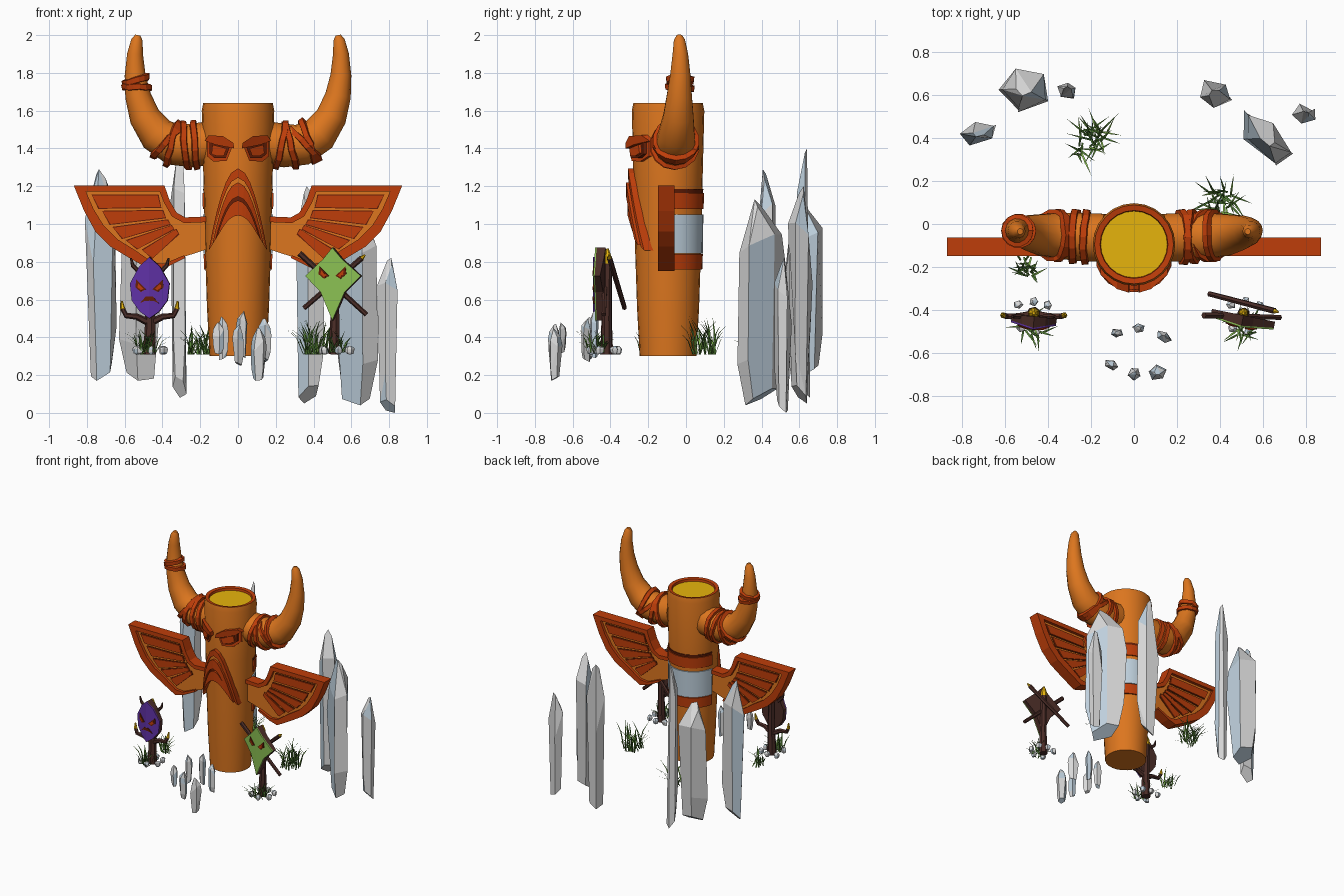
import bpy, bmesh, math, random
from mathutils import Vector, Matrix

if "Cube" in bpy.data.objects:
    bpy.data.objects.remove(bpy.data.objects["Cube"])

random.seed(4)
COL = dict(orange=(.86, .46, .14), red=(.74, .25, .07), maroon=(.40, .14, .06), brown=(.30, .19, .17),
           yellow=(.90, .70, .08), stone_grey=(.85, .85, .85), blue_grey=(.74, .81, .86),
           purple=(.38, .21, .65), leaf_green=(.54, .75, .33), grass_green=(.33, .50, .22))
MAT = {}
for n, c in COL.items():
    MAT[n] = bpy.data.materials.new(n)
    MAT[n].diffuse_color = (*[v ** 2.2 for v in c], 1)


def make(name, verts, faces, mats, idx=None, smooth=False, fix=True):
    me = bpy.data.meshes.new(name)
    me.from_pydata([tuple(v) for v in verts], [], faces)
    for m in mats.split():
        me.materials.append(MAT[m])
    for p in me.polygons:
        if idx:
            p.material_index = idx(p)
    if fix:
        bm = bmesh.new()
        bm.from_mesh(me)
        bmesh.ops.recalc_face_normals(bm, faces=bm.faces)
        bm.to_mesh(me)
        bm.free()
    ob = bpy.data.objects.new(name, me)
    bpy.context.collection.objects.link(ob)
    if smooth:
        bpy.ops.object.select_all(action='DESELECT')
        ob.select_set(True)
        bpy.context.view_layer.objects.active = ob
        bpy.ops.object.shade_smooth_by_angle(angle=math.radians(40))
    return ob


def slab(name, polys, yf, yb, mat, sx=1, loc=(0, 0, 0), rz=0):
    """Polygons in the xz plane, made solid between depths yf(x) and yb(x)."""
    f = yf if callable(yf) else lambda x: yf
    b = yb if callable(yb) else lambda x: yb
    ids, faces, count = {}, [], {}
    for poly in polys:
        face = [ids.setdefault((round(x * sx, 4), round(z, 4)), len(ids)) for x, z in poly]
        faces.append(face)
        for e in zip(face, face[1:] + face[:1]):
            count.setdefault(frozenset(e), []).append(e)
    n = len(ids)
    verts = [(x, f(x), z) for x, z in ids] + [(x, b(x), z) for x, z in ids]
    sides = [(e[0][0], e[0][1], e[0][1] + n, e[0][0] + n) for e in count.values() if len(e) == 1]
    ob = make(name, verts, faces + [[i + n for i in q[::-1]] for q in faces] + sides, mat)
    ob.location, ob.rotation_euler = loc, (0, 0, rz)
    return ob


def strip(a, b):
    return [[a[i], a[i + 1], b[i + 1], b[i]] for i in range(len(a) - 1)]


def grid_faces(rings, n, wrap=False):
    return [(i % rings * n + j, i % rings * n + (j + 1) % n, (i + 1) % rings * n + (j + 1) % n, (i + 1) % rings * n + j)
            for i in range(rings if wrap else rings - 1) for j in range(n)]


def frame(t):
    u = t.cross(Vector((0, 1, 0))).normalized()
    return u, t.cross(u).normalized()


def tube(name, pts, radii, n, mat, smooth=False):
    pts = [Vector(p) for p in pts]
    verts = []
    for i, p in enumerate(pts):
        u, v = frame((pts[min(i + 1, len(pts) - 1)] - pts[max(i - 1, 0)]).normalized())
        for j in range(n):
            a = 2 * math.pi * j / n
            verts.append(p + (u * math.cos(a) + v * math.sin(a)) * radii[i])
    k = (len(pts) - 1) * n
    return make(name, verts, grid_faces(len(pts), n) + [list(range(n)), list(range(k, k + n))], mat, smooth=smooth)


def crystal(name, x, y, hx, hy, z0, z1, rot=0.0, n=5):
    """Tall faceted stone: hull of jittered rings with slanted ends, fitted to its box."""
    bm = bmesh.new()
    ph, sl = random.random() * 6, random.random() * 6
    pts = []
    for t, s, tilt in ((0, .62, .09), (.2, .88, .06), (.55, 1, .12), (.74, .85, .1), (1, .3, -.1)):
        for j in range(n):
            a = ph + 2 * math.pi * j / n
            k = s * random.uniform(.92, 1.08)
            pts.append([math.cos(a) * k, math.sin(a) * k, t + tilt * (1 - math.cos(a - sl)) / 2])
    lo, hi = [min(p[i] for p in pts) for i in range(3)], [max(p[i] for p in pts) for i in range(3)]
    for p in pts:
        q = [(p[i] - lo[i]) / (hi[i] - lo[i]) for i in range(3)]
        w = Matrix.Rotation(rot, 3, 'Z') @ Vector(((q[0] * 2 - 1) * hx, (q[1] * 2 - 1) * hy, 0))
        bm.verts.new((x + w.x, y + w.y, z0 + (z1 - z0) * q[2]))
    r = bmesh.ops.convex_hull(bm, input=bm.verts)
    bmesh.ops.delete(bm, geom=list({v for v in r['geom_interior'] if isinstance(v, bmesh.types.BMVert)}), context='VERTS')
    bmesh.ops.dissolve_limit(bm, angle_limit=.16, verts=bm.verts, edges=bm.edges)
    bm.verts.index_update()
    verts, faces = [v.co.copy() for v in bm.verts], [[v.index for v in f.verts] for f in bm.faces]
    bm.free()
    make(name, verts, faces, 'stone_grey blue_grey', lambda p: int(random.random() < .3))


def grass(name, x, y, z, r, h, n):
    verts, faces = [], []
    for i in range(n):
        a = random.random() * 6.28
        d = Vector((math.cos(a), math.sin(a), 0))
        s = Vector((-d.y, d.x, 0)) * .0045
        o = Vector((x, y, z)) + Vector((random.uniform(-.5, .5), random.uniform(-.5, .5), 0)) * r
        l, hh = r * random.uniform(.4, 1), h * random.uniform(.4, 1)
        mid, tip, k = o + d * l * .4 + Vector((0, 0, hh * .65)), o + d * l + Vector((0, 0, hh)), len(verts)
        verts += [o - s, o + s, mid + s, mid - s, tip]
        faces += [(k, k + 1, k + 2, k + 3), (k + 3, k + 2, k + 4)]
    make(name, verts, faces, 'grass_green leaf_green', lambda p: int(p.index % 10 > 7), fix=False)


# trunk, turned, with a rim and a slightly sunk yellow cut top
CY, N = -.095, 24
PROF = [(.15, .30), (.164, .55), (.174, .85), (.182, 1.2), (.192, 1.6), (.184, 1.64), (.158, 1.636), (.155, 1.618)]
tv = [(r * math.cos(2 * math.pi * j / N), CY + r * math.sin(2 * math.pi * j / N), z) for r, z in PROF for j in range(N)]
L = len(PROF)
make('trunk', tv, grid_faces(L, N) + [list(range(N)), list(range((L - 1) * N, L * N))], 'orange red yellow',
     lambda p: 2 if p.index == (L - 1) * N + 1 else int((L - 3) * N <= p.index < (L - 1) * N), smooth=True)


# straps and stone inlay around the back of the trunk
def back_shell(name, z0, z1, ro, mat):
    sec = [(.15, z0), (ro, z0), (ro + .003, z1), (.15, z1)]
    angs = [math.radians(8 + 164 * i / 12) for i in range(13)]
    v = [(r * math.cos(a), CY + r * math.sin(a), z) for a in angs for r, z in sec]
    make(name, v, grid_faces(13, 4) + [(0, 1, 2, 3), (48, 49, 50, 51)], mat, smooth=True)


back_shell('back_strap_upper', 1.08, 1.165, .188, 'red')
back_shell('back_strap_edge', 1.165, 1.185, .184, 'maroon')
back_shell('back_stone_inlay', .845, 1.05, .184, 'blue_grey')
back_shell('back_strap_lower', .76, .84, .181, 'red')


# beak: nested arches that follow the trunk
def skin(t):
    return lambda x: CY - math.sqrt(max(.184 ** 2 - x * x, 0)) - t


def arch(d):
    top, bot, w = 1.295 - d, .86 + .4 * d, .155 * (1 - 1.6 * d)
    return [((1 if i > 0 else -1) * w * (abs(i) / 6) ** .8, top - (top - bot) * (abs(i) / 6) ** 1.6) for i in range(-6, 7)]


for i, (d0, d1, t, m) in enumerate([(0, .05, .028, 'red'), (.05, .075, .018, 'orange'), (.075, .15, .038, 'red'),
                                    (.15, .17, .014, 'maroon'), (.17, .25, .03, 'red')]):
    slab(f'beak_arch_{i}', strip(arch(d0), arch(d1)), skin(t), skin(-.03), m)

# horn path and radii, right side
HORN = [(.14, -.065, 1.43, .115), (.25, -.06, 1.415, .115), (.34, -.055, 1.42, .11), (.43, -.05, 1.475, .098),
        (.495, -.04, 1.57, .082), (.53, -.035, 1.68, .068), (.545, -.03, 1.79, .055), (.545, -.03, 1.90, .042),
        (.535, -.035, 1.975, .03), (.53, -.035, 2.0, .014)]


def horn_ring(name, s, f, tilt):
    i = int(f)
    a, b = Vector(HORN[i]), Vector(HORN[i + 1])
    q = a.lerp(b, f - i)
    mir = Vector((s, 1, 1))
    p, t, r = q.xyz * mir, ((b - a).xyz * mir).normalized(), q.w
    u, v = frame(t)
    verts, n = [], 14
    for j in range(n):
        ang = 2 * math.pi * j / n
        sway = tilt * math.cos(ang) + random.uniform(-.005, .005)
        for dr, dt in ((-.02, -.022), (.015, -.016), (.018, .012), (-.02, .022)):
            verts.append(p + (u * math.cos(ang) + v * math.sin(ang)) * (r + dr) + t * (dt + sway))
    make(name, verts, grid_faces(n, 4, True), 'red')


# wing outlines, right side
OUT = [(.39, 1.205), (.87, 1.205), (.815, 1.07), (.755, .96), (.675, .88), (.575, .82), (.45, .75), (.38, .77),
       (.28, .82), (.16, .86), (.16, 1.04), (.28, 1.035), (.325, 1.06), (.36, 1.12)]
INN = [(.415, 1.172), (.805, 1.172), (.765, 1.08), (.71, .99), (.64, .92), (.55, .865), (.45, .795), (.39, .79),
       (.285, .835), (.17, .872), (.17, 1.01), (.285, 1.005), (.35, 1.04), (.39, 1.11)]
FEATHERS = [[(.41, 1.09), (.425, 1.15), (.77, 1.15), (.735, 1.085)], [(.385, 1.035), (.40, 1.07), (.715, 1.065), (.675, 1.0)],
            [(.36, 1.0), (.375, 1.02), (.66, .98), (.61, .925)], [(.34, .975), (.355, .99), (.59, .91), (.53, .87)],
            [(.315, .95), (.33, .97), (.505, .86), (.45, .82)]]


def grow(q, d):
    return [(q[0][0] - d, q[0][1] - d), (q[1][0] - d, q[1][1] + d), (q[2][0] + d, q[2][1] + d), (q[3][0] + d, q[3][1] - d)]


for s, side in ((-1, 'left'), (1, 'right')):
    slab(f'{side}_wing_panel', [[((o[0] + i[0]) / 2, (o[1] + i[1]) / 2) for o, i in zip(OUT, INN)]], -.126, -.084, 'orange', s)
    slab(f'{side}_wing_rim', strip(OUT[:9], INN[:9]) + strip(OUT[10:] + OUT[:1], INN[10:] + INN[:1]), -.148, -.062, 'red', s)
    slab(f'{side}_wing_top_rim', strip(OUT[:2], INN[:2]), -.148, -.062, 'red', s)
    slab(f'{side}_wing_grooves', [grow(q, .005) for q in FEATHERS], -.129, -.081, 'maroon', s)
    slab(f'{side}_wing_feathers', FEATHERS, -.136, -.074, 'red', s)
    tube(f'{side}_horn', [(x * s, y, z) for x, y, z, r in HORN], [h[3] for h in HORN], 14, 'orange', True)
    for k, (f, tl) in enumerate([(.8, .01), (1.3, -.02), (2.1, -.03), (2.35, .025)]):
        horn_ring(f'{side}_horn_wrap_{k}', s, f, tl)
    # eye: socket, hollow, iris, brow
    slab(f'{side}_eye_socket', [[(.03, 1.41), (.165, 1.45), (.165, 1.36), (.13, 1.33), (.06, 1.335)]], skin(.02), skin(-.03), 'red', s)
    slab(f'{side}_eye_hollow', [[(.045, 1.405), (.15, 1.435), (.15, 1.37), (.125, 1.35), (.065, 1.35)]], skin(.025), skin(0), 'maroon', s)
    slab(f'{side}_eye_iris', [[(.06, 1.40), (.135, 1.42), (.14, 1.375), (.115, 1.36), (.075, 1.36)]], skin(.032), skin(0), 'red', s)
    slab(f'{side}_brow', [[(.02, 1.40), (.025, 1.43), (.08, 1.465), (.155, 1.47), (.175, 1.44), (.12, 1.42)]], skin(.042), skin(-.03), 'red', s)
for k, (f, tl) in enumerate([(5.4, .012), (5.75, -.01)]):
    horn_ring(f'left_horn_upper_wrap_{k}', -1, f, tl)


# masks on posts: painted front on a wooden back
def mask(name, half, mat, loc, rz, bulge, w):
    ring = half + [(-x, z) for x, z in half[-2:0:-1]]
    fan = [[(0, 0), ring[i], ring[(i + 1) % len(ring)]] for i in range(len(ring))]

    def front(t):
        return lambda x: -.012 - t - bulge * (1 - abs(x) / w)
    slab(name, fan, front(0), front(-.008), mat, 1, loc, rz)
    slab(name + '_wood_back', fan, front(-.008), .025, 'brown', 1, loc, rz)
    for s in (-1, 1):
        slab(f'{name}_eye_{s}', [[(.018, .0), (.07, .05), (.075, .01), (.045, -.015)]], front(.006), front(-.004), 'maroon', s, loc, rz)
        slab(f'{name}_iris_{s}', [[(.03, .003), (.06, .03), (.063, .01), (.043, -.006)]], front(.009), front(-.004), 'red', s, loc, rz)
    return front


PL, GL = (-.467, -.455, .655), (.505, -.45, .725)
pf = mask('purple_mask', [(0, .17), (.055, .12), (.105, .03), (.095, -.06), (.05, -.12), (0, -.155)], 'purple', PL, -.08, .025, .1)
slab('purple_mask_mouth', [[(-.05, -.075), (-.02, -.04), (.02, -.04), (.05, -.075), (.025, -.062), (-.025, -.062)]],
     pf(.006), pf(-.004), 'maroon', 1, PL, -.08)
mask('green_mask', [(0, .15), (.05, .09), (.15, 0), (.065, -.085), (0, -.235)], 'leaf_green', GL, -.2, .02, .15)

for nm, x, top, r in (('purple', -.467, .74, .028), ('green', .51, .79, .025)):
    tube(nm + '_post', [(x, -.42, .31), (x + .004, -.42, .5), (x, -.415, top)], [r * 1.25, r, r * .9], 7, 'brown')
    tube(nm + '_post_tip', [(x, -.415, top), (x, -.415, top + .04), (x, -.415, top + .08)], [r * .95, r * .8, r * .25], 7, 'yellow')
for s in (-1, 1):
    x = -.467
    tube(f'purple_post_arm_{s}', [(x, -.42, .475), (x + s * .07, -.43, .51), (x + s * .125, -.43, .515), (x + s * .143, -.425, .55)],
         [.02, .017, .015, .013], 6, 'brown')
    tube(f'purple_post_arm_tip_{s}', [(x + s * .143, -.425, .55), (x + s * .148, -.42, .592)], [.014, .005], 6, 'yellow')
    tube(f'purple_mask_twig_{s}', [(x + s * .05, -.43, .74), (x + s * .09, -.43, .78), (x + s * .10, -.43, .82)], [.013, .011, .005], 6, 'brown')
tube('crossed_stick_a', [(.325, -.425, .845), (.68, -.435, .52)], [.016, .013], 6, 'brown')
tube('crossed_stick_b', [(.35, -.325, .555), (.655, -.405, .82)], [.013, .015], 6, 'brown')
tube('crossed_stick_tip', [(.655, -.405, .82), (.672, -.41, .836)], [.012, .004], 6, 'yellow')

# standing stones behind and small stones in front: x, y, half sizes, bottom, top, turn
for i, c in enumerate([(-.725, .43, .095, .055, .17, 1.29, .2), (-.515, .625, .115, .105, .17, 1.13, 0), (-.305, .63, .056, .05, .08, 1.40, 0),
                       (.375, .60, .082, .07, .05, 1.2, 0), (.61, .41, .155, .085, .04, 1.13, -.85), (.79, .51, .058, .05, 0, .82, 0)]):
    crystal(f'standing_stone_{i}', *c)
for i, c in enumerate([(-.105, -.655, .034, .022, .31, .48, -.4), (0, -.70, .03, .03, .25, .47, 0), (.11, -.69, .042, .036, .17, .45, 0),
                       (-.08, -.51, .03, .022, .28, .51, 0), (.02, -.485, .03, .025, .29, .54, 0), (.14, -.525, .04, .024, .27, .50, -.6)]):
    crystal(f'front_stone_{i}', *c)

# pebbles and grass
for px in (-.467, .52):
    for i, (dx, dy) in enumerate([(-.07, .05), (0, .065), (.065, .045), (-.06, -.06), (.075, -.03), (.01, -.08)]):
        crystal(f'pebble_{i}', px + dx, -.425 + dy, .022, .019, .31, .355, i, 5)
for i, g in enumerate([(-.2, .38, .31, .13, .17, 40), (.40, .10, .31, .13, .20, 40), (-.50, -.2, .31, .095, .13, 24),
                       (-.47, -.47, .32, .10, .13, 26), (.52, -.47, .32, .10, .13, 26)]):
    grass(f'grass_tuft_{i}', *g)

for m in bpy.data.materials:
    if m.users and not m.is_grease_pencil:
        m.use_nodes = True
        m.node_tree.nodes["Principled BSDF"].inputs["Base Color"].default_value = m.diffuse_color
